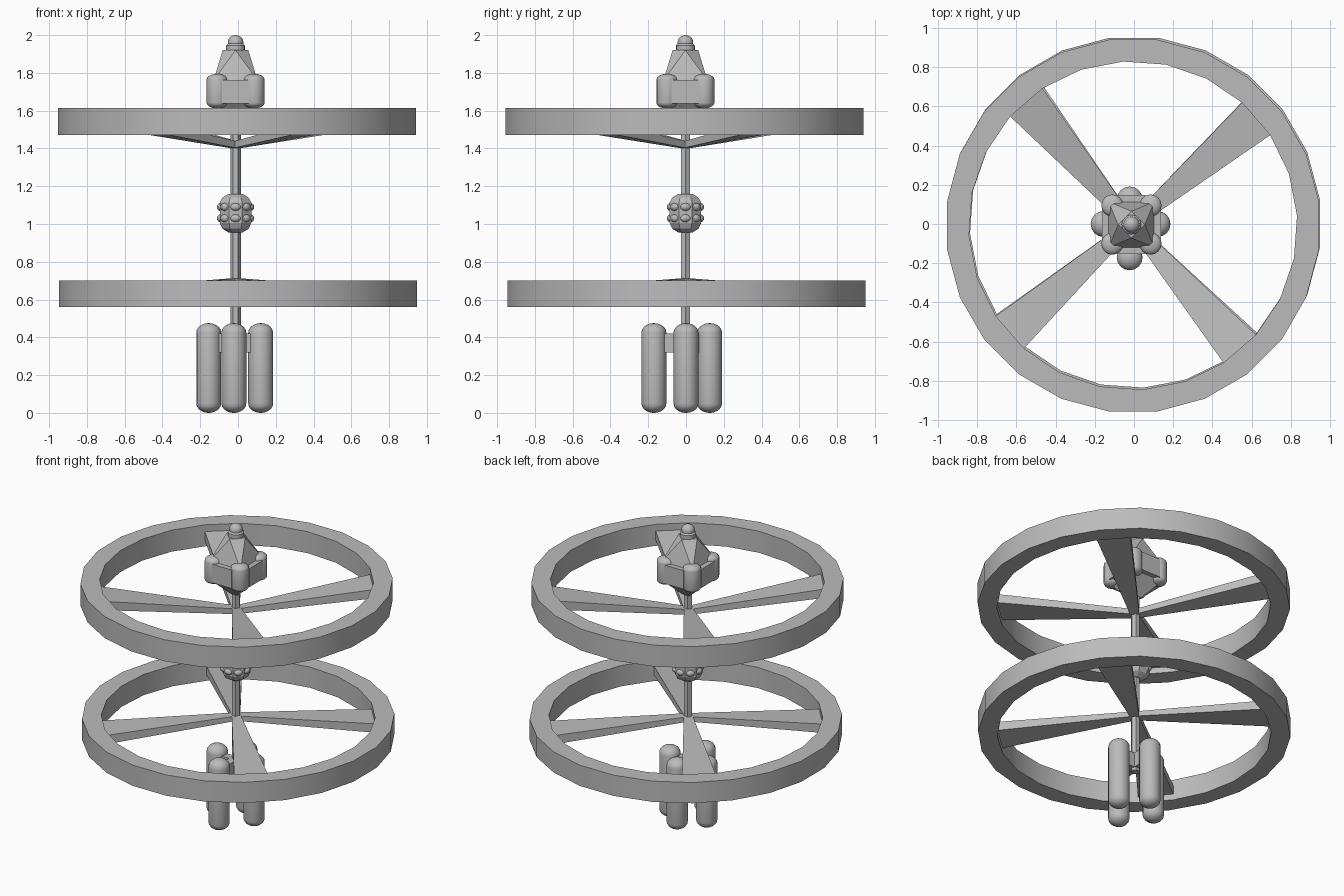
import bpy, bmesh, math
from mathutils import Matrix, Vector

cube = bpy.data.objects.get("Cube")
if cube:
    bpy.data.objects.remove(cube)

grey = bpy.data.materials.new("plain_grey")
grey.use_nodes = True
COLOUR = (0.5, 0.5, 0.5, 1)
grey.diffuse_color = COLOUR
grey.node_tree.nodes["Principled BSDF"].inputs["Base Color"].default_value = COLOUR

AXIS = Vector((-0.013, -0.003, 0))


def finish(bm, name, smooth=True):
    bmesh.ops.recalc_face_normals(bm, faces=bm.faces)
    mesh = bpy.data.meshes.new(name)
    bm.to_mesh(mesh)
    bm.free()
    mesh.materials.append(grey)
    ob = bpy.data.objects.new(name, mesh)
    bpy.context.collection.objects.link(ob)
    bpy.ops.object.select_all(action='DESELECT')
    ob.select_set(True)
    bpy.context.view_layer.objects.active = ob
    if smooth:
        bpy.ops.object.shade_smooth_by_angle(angle=math.radians(32))
    return ob


def circle(bm, r, z, n, turn=0):
    return [bm.verts.new((r * math.cos(turn + math.tau * i / n),
                          r * math.sin(turn + math.tau * i / n), z)) for i in range(n)]


def bridge(bm, a, b):
    for i in range(len(a)):
        j = (i + 1) % len(a)
        bm.faces.new((a[i], a[j], b[j], b[i]))


def lathe(name, profile, n, centre, turn=0, smooth=True):
    """Turned solid from (radius, height) pairs, capped at both ends."""
    bm = bmesh.new()
    loops = [circle(bm, r, z, n, turn) for r, z in profile]
    for a, b in zip(loops, loops[1:]):
        bridge(bm, a, b)
    bm.faces.new(loops[0])
    bm.faces.new(loops[-1])
    ob = finish(bm, name, smooth)
    ob.location = centre
    return ob


def box(name, size, centre):
    bm = bmesh.new()
    bmesh.ops.create_cube(bm, size=1, matrix=Matrix.Diagonal((*size, 1)))
    ob = finish(bm, name, False)
    ob.location = centre
    return ob


def capsule(name, r, bottom, top, dome, centre):
    steps = [math.pi / 2 * k / 5 for k in range(6)]
    low = [(max(r * math.sin(a), 0.004), bottom + dome * (1 - math.cos(a))) for a in steps]
    high = [(max(r * math.cos(a), 0.004), top - dome * (1 - math.sin(a))) for a in steps]
    return lathe(name, low + high, 16, centre)


# Large wheels: rim and four wedge spokes
SEG = math.tau / 24
TURN = math.radians(3.4)


def wheel(name, z0, z1, centre, hub, tip):
    bm = bmesh.new()
    outer = [circle(bm, 0.956, z, 24, SEG / 2) for z in (z0, z1)]
    inner = [circle(bm, 0.838, z, 24, TURN) for z in (z0, z1)]
    bridge(bm, outer[0], outer[1])
    bridge(bm, outer[1], inner[1])
    bridge(bm, inner[1], inner[0])
    bridge(bm, inner[0], outer[0])
    finish(bm, name + "_rim").location = centre
    for k in range(4):
        bm = bmesh.new()
        start = TURN + 2 * SEG + k * math.pi / 2
        mid = start + SEG / 2
        side = Vector((-math.sin(mid), math.cos(mid), 0)) * 0.026
        ends = [Vector((0.842 * math.cos(a), 0.842 * math.sin(a), 0)) for a in (start, start + SEG)]
        roots = [AXIS - side, AXIS + side]
        near = [bm.verts.new((p.x, p.y, z)) for p, z in
                zip(roots + roots[::-1], (hub[0], hub[0], hub[1], hub[1]))]
        far = [bm.verts.new((p.x + centre[0], p.y + centre[1], z)) for p, z in
               zip(ends + ends[::-1], (tip[0], tip[0], tip[1], tip[1]))]
        bridge(bm, near, far)
        bm.faces.new(near)
        bm.faces.new(far)
        finish(bm, f"{name}_spoke_{k + 1}", False)


wheel("upper_wheel", 1.47, 1.615, (-0.005, -0.008, 0), (1.40, 1.435), (1.51, 1.57))
wheel("lower_wheel", 0.56, 0.70, (0, 0.002, 0), (0.68, 0.713), (0.60, 0.66))

# Central mast
lathe("mast", [(0.028, 0.3), (0.028, 1.6)], 6, AXIS, smooth=False)

# Middle module with two rows of pods
lathe("middle_module", [(0.04, 0.955), (0.075, 0.975), (0.09, 1.005), (0.09, 1.115),
                        (0.075, 1.14), (0.04, 1.16)], 8, AXIS, math.pi / 8, False)
for row, z in enumerate((1.03, 1.09)):
    bm = bmesh.new()
    for k in range(8):
        place = (Matrix.Rotation(k * math.tau / 8, 4, 'Z') @ Matrix.Translation((0.078, 0, z))
                 @ Matrix.Diagonal((0.022, 0.029, 0.021, 1)))
        bmesh.ops.create_uvsphere(bm, u_segments=10, v_segments=8, radius=1, matrix=place)
    finish(bm, f"middle_pods_{row + 1}").location = AXIS

# Tail tanks and their cross brace
for name, x, y in (("right", -0.155, 0), ("left", 0.12, 0),
                   ("front", -0.022, -0.17), ("back", -0.022, 0.125)):
    capsule("tail_tank_" + name, 0.066, 0, 0.475, 0.05, (x, y, 0))
box("tail_brace_x", (0.22, 0.05, 0.1), (-0.015, -0.01, 0.37))
box("tail_brace_y", (0.05, 0.22, 0.1), (-0.015, -0.02, 0.37))

# Top capsule: block, corner tanks, faceted cone and knob
box("cabin_block_x", (0.30, 0.145, 0.125), AXIS + Vector((0, 0, 1.7)))
box("cabin_block_y", (0.145, 0.30, 0.125), AXIS + Vector((0, 0, 1.7)))
lathe("cabin_underside", [(0.035, 1.53), (0.17, 1.64), (0.17, 1.76)], 4, AXIS, math.pi / 4, False)
for k in range(4):
    a = math.pi / 4 + k * math.pi / 2
    spot = AXIS + Vector((math.cos(a), math.sin(a), 0)) * 0.138
    capsule(f"cabin_tank_{k + 1}", 0.056, 1.612, 1.795, 0.03, spot)

bm = bmesh.new()
base = circle(bm, 0.165, 1.76, 4, math.pi / 4)
top = circle(bm, 0.068, 1.92, 4, 0)
for i in range(4):
    j = (i + 1) % 4
    bm.faces.new((base[i], top[j], top[i]))
    bm.faces.new((base[i], base[j], top[j]))
bm.faces.new(base)
bm.faces.new(top)
finish(bm, "cabin_cone", False).location = AXIS

lathe("cone_collar", [(0.05, 1.9), (0.05, 1.945), (0.04, 1.955)], 16, AXIS)
capsule("top_knob", 0.041, 1.92, 2.0, 0.036, AXIS)
